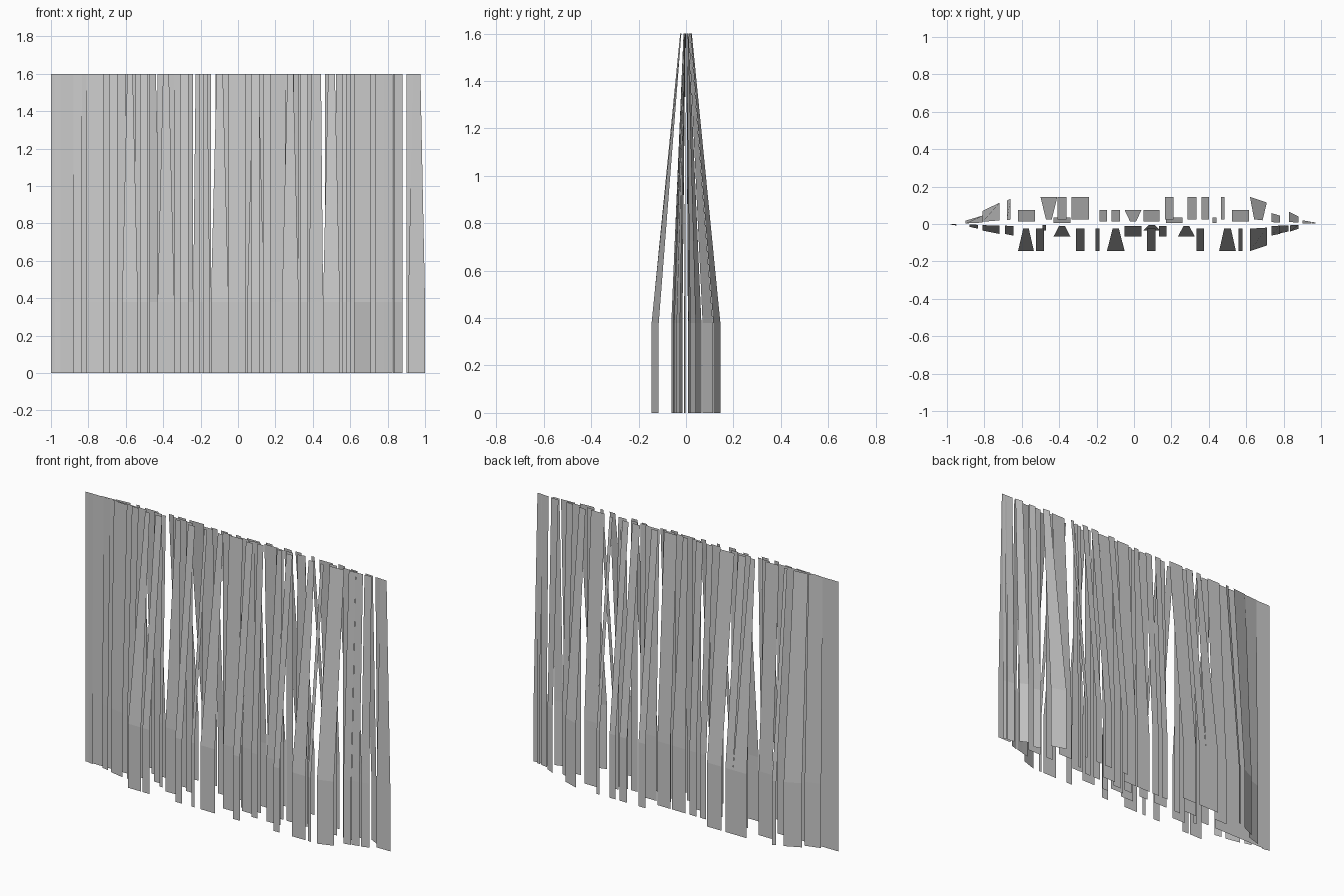
import bpy, bmesh

HEIGHT, BEND = 1.6, 0.38
TOP_Y = 0.17      # share of the depth left at the gathered top edge


def add_strip(bm, side, x0, x1, y0, y1=None, taper=0.0):
    """One hanging strip: vertical below the bend, leaning inwards above it."""
    y1 = y0 if y1 is None else y1
    t = (x1 - x0) * taper / 2
    rows = []
    for z, inset, k in ((0, 0, 1), (BEND, 0, 1), (HEIGHT, t, TOP_Y)):
        rows.append((bm.verts.new((x0 + inset, side * y0 * k, z)),
                     bm.verts.new((x1 - inset, side * y1 * k, z))))
    for (a, b), (d, c) in zip(rows, rows[1:]):
        bm.faces.new((a, b, c, d) if side <= 0 else (b, a, d, c))


def make_layer(name, side, strips):
    bm = bmesh.new()
    for s in strips:
        add_strip(bm, side, *s)
    me = bpy.data.meshes.new(name)
    bm.to_mesh(me)
    bm.free()
    bpy.context.collection.objects.link(bpy.data.objects.new(name, me))


def row(y, *spans):
    """Strips of equal depth; each span is (x0, x1) or (x0, x1, taper)."""
    return [(s[0], s[1], y, y, s[2] if len(s) > 2 else 0) for s in spans]


OUT, MID, INN = 0.145, 0.075, 0.035

# outer strips
make_layer("front_outer_strips", -1, row(
    OUT, (-.62, -.535, .65), (-.525, -.48), (-.31, -.265), (-.205, -.185),
    (-.145, -.05, .65), (.07, .115), (.335, .375), (.455, .545, .6), (.56, .58))
    + [(.62, .71, .145, .115)])
make_layer("back_outer_strips", 1, row(
    OUT, (-.50, -.41, .65), (-.41, -.36), (-.335, -.24), (.165, .21),
    (.285, .335), (.36, .40), (.465, .485))
    + [(-.81, -.72, .07, .113), (-.68, -.66, .125, .135),
       (.62, .71, .145, .115, .5)])

# middle strips
make_layer("front_middle_strips", -1, row(
    .067, (-.43, -.34, .65), (-.05, .04), (.135, .175), (.235, .325, .65))
    + [(-.69, -.645, .053, .062), (-.81, -.72, .035, .053),
       (.735, .78, .062, .053)])
make_layer("back_middle_strips", 1, row(
    MID, (-.62, -.53), (-.185, -.145), (-.12, -.075), (-.05, .04, .65),
    (.05, .135), (.525, .615))
    + [(.735, .78, .058, .045), (.83, .88, .065, .04)])

# inner strips
make_layer("front_inner_strips", -1, row(INN, (.05, .14, .65), (-.49, -.47))
    + [(.78, .825, .05, .04), (.835, .88, .04, .025), (-.88, -.835, .015, .025),
       (-.98, -.95, .003, .008)])
make_layer("back_inner_strips", 1, row(
    INN, (-.43, -.34), (.17, .26), (.42, .44))
    + [(-.90, -.81, .018, .045), (.90, .945, .02, .012),
       (.95, .97, .012, .008)])

# flat strips in the middle plane
make_layer("centre_strips", 0, row(
    0, (-1, -.91), (-.93, -.83), (-.83, -.74), (-.74, -.65), (-.65, -.60),
    (-.55, -.50), (-.34, -.30), (-.24, -.15, .3), (-.10, -.04), (.02, .07),
    (.10, .15), (.25, .30), (.32, .36), (.38, .455, .3), (.60, .65),
    (.69, .78), (.91, 1, .55)))
